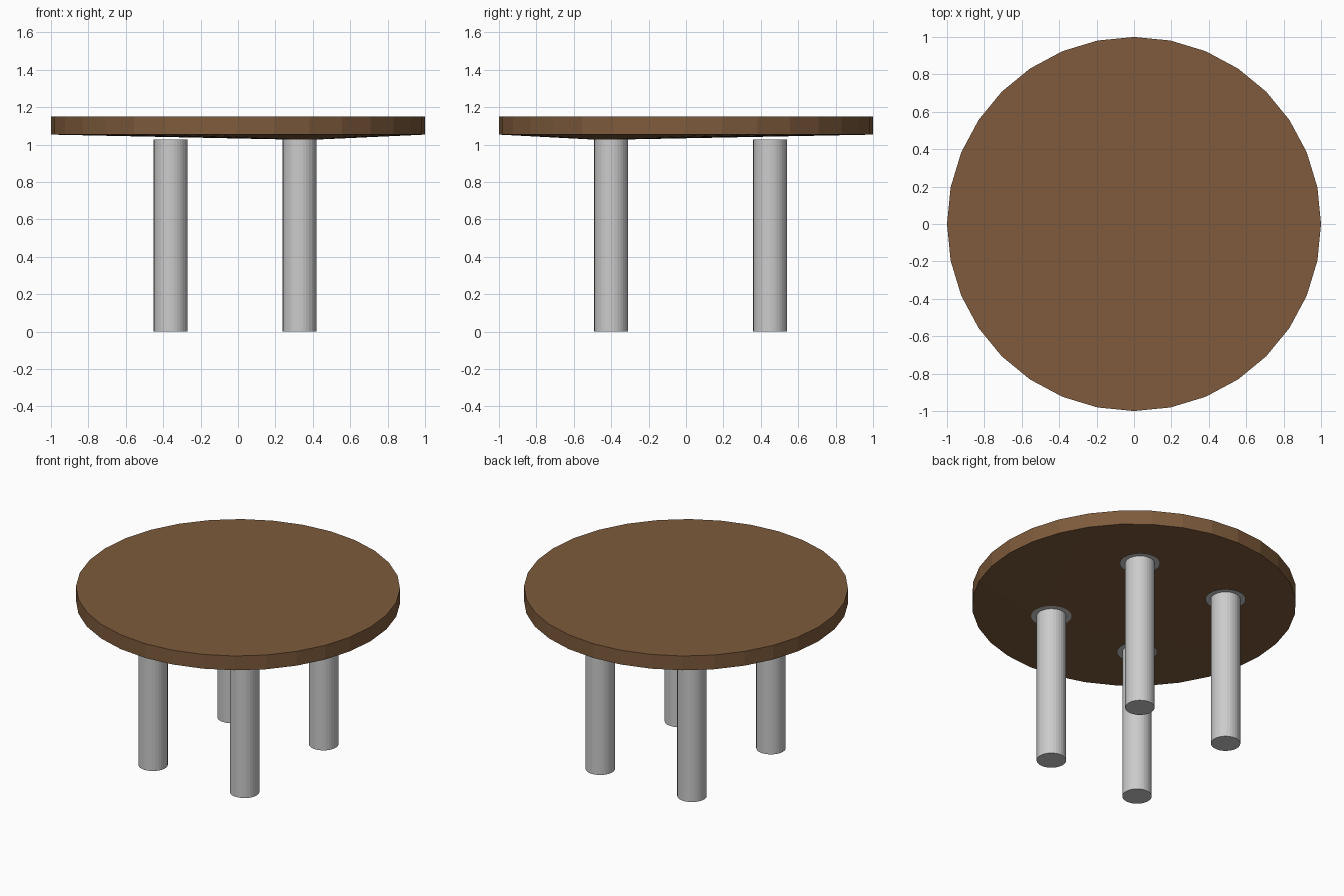
import bpy, bmesh
from math import cos, sin, pi

if "Cube" in bpy.data.objects:
    bpy.data.objects.remove(bpy.data.objects["Cube"])

SIDES = 32
LEG_X = (-0.36, 0.33)
LEG_Y = (-0.40, 0.45)
LEG_TOP, LEG_R, COLLAR_R = 1.028, 0.091, 0.125


def loop(bm, cx, cy, z, r):
    return [bm.verts.new((cx + r * cos(2 * pi * i / SIDES), cy + r * sin(2 * pi * i / SIDES), z))
            for i in range(SIDES)]


def bridge(bm, a, b):
    for i in range(SIDES):
        j = (i + 1) % SIDES
        bm.faces.new((a[i], a[j], b[j], b[i]))


def finish(bm, name):
    me = bpy.data.meshes.new(name)
    bm.to_mesh(me)
    bm.free()
    ob = bpy.data.objects.new(name, me)
    bpy.context.collection.objects.link(ob)
    return ob


# Round top: its underside dips slightly to the collar of the front right leg
bm = bmesh.new()
collar = loop(bm, LEG_X[1], LEG_Y[0], LEG_TOP, COLLAR_R)
lower = loop(bm, 0, 0, 1.053, 1)
upper = loop(bm, 0, 0, 1.15, 1)
bridge(bm, collar, lower)
bridge(bm, lower, upper)
bm.faces.new(upper)
top = finish(bm, "table_top")
wood = bpy.data.materials.new("wood")
wood.diffuse_color = (0.21, 0.105, 0.045, 1)
wood.use_nodes = True
wood.node_tree.nodes["Principled BSDF"].inputs["Base Color"].default_value = wood.diffuse_color
top.data.materials.append(wood)

# Legs: closed foot, straight shaft, thin flat collar at the top
for x, side in zip(LEG_X, ("left", "right")):
    for y, end in zip(LEG_Y, ("front", "back")):
        bm = bmesh.new()
        foot = loop(bm, x, y, 0, LEG_R)
        shaft = loop(bm, x, y, LEG_TOP, LEG_R)
        ring = loop(bm, x, y, LEG_TOP, COLLAR_R)
        bm.faces.new(foot[::-1])
        bridge(bm, foot, shaft)
        bridge(bm, shaft, ring)
        finish(bm, f"{end}_{side}_leg")
